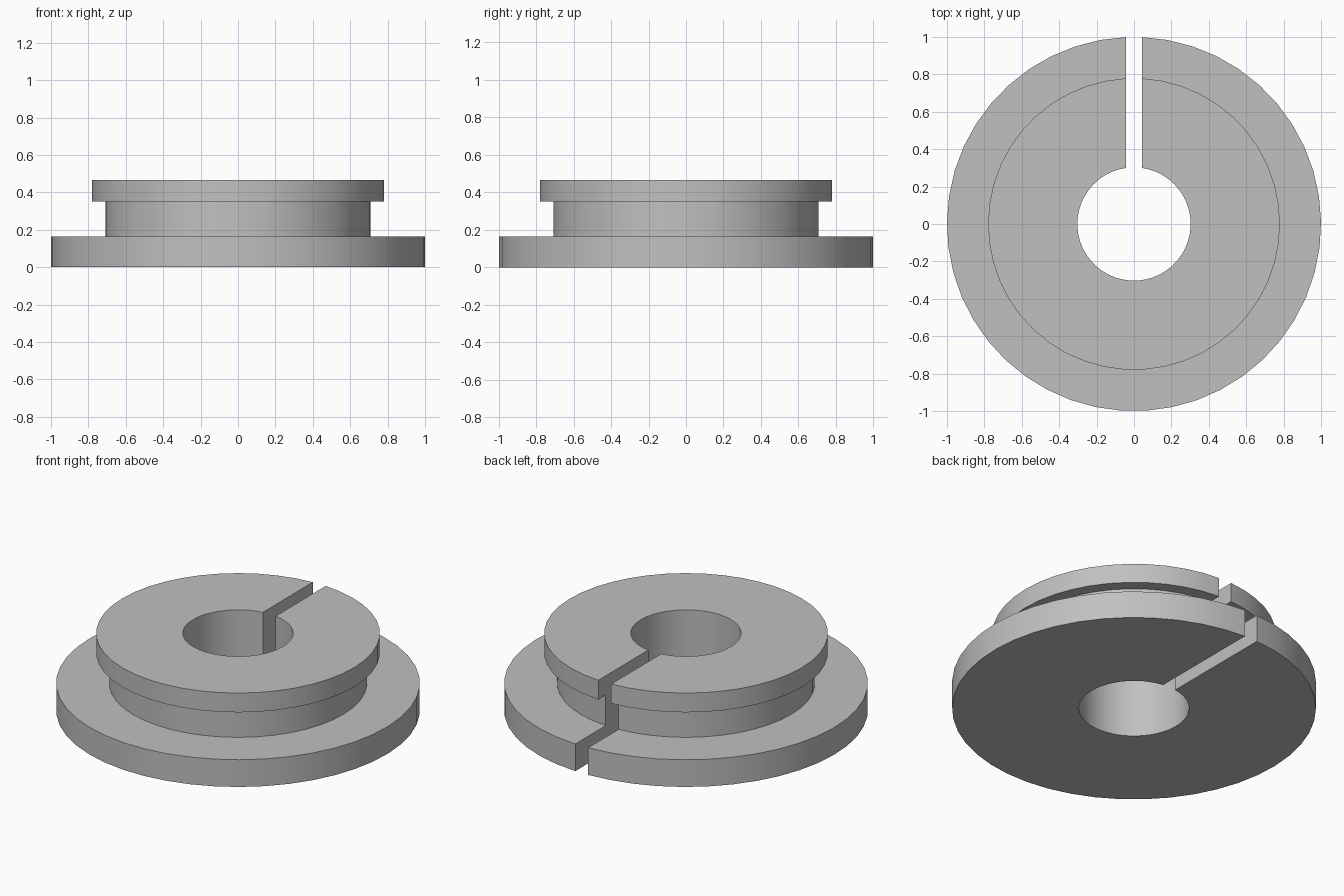
import bpy, bmesh, math

if "Cube" in bpy.data.objects:
    bpy.data.objects.remove(bpy.data.objects["Cube"])

SEGMENTS = 45        # steps around the ring, slot edge to slot edge
HALF_SLOT = 0.043    # half width of the parallel-sided slot at the back

# Cross-section of the collar as (radius, height)
PROFILE = [(0.303, 0), (1.0, 0), (1.0, 0.165), (0.709, 0.165),
           (0.709, 0.35), (0.78, 0.35), (0.78, 0.467), (0.303, 0.467)]

grey = bpy.data.materials.new("plain grey")
grey.diffuse_color = (0.53, 0.53, 0.53, 1)
grey.use_nodes = True
grey.node_tree.nodes["Principled BSDF"].inputs["Base Color"].default_value = grey.diffuse_color

bm = bmesh.new()


def arc(radius, z):
    """Open arc of vertices whose ends lie on the slot walls."""
    start = math.asin(HALF_SLOT / radius)
    step = (2 * math.pi - 2 * start) / SEGMENTS
    return [bm.verts.new((radius * math.sin(start + i * step),
                          radius * math.cos(start + i * step), z))
            for i in range(SEGMENTS + 1)]


# Flanges, groove and bore swept around the axis
arcs = [arc(r, z) for r, z in PROFILE]
for a, b in zip(arcs, arcs[1:] + arcs[:1]):
    for i in range(SEGMENTS):
        bm.faces.new((a[i], b[i], b[i + 1], a[i + 1]))

# Flat slot walls
bm.faces.new([a[0] for a in arcs])
bm.faces.new([a[-1] for a in arcs])
bmesh.ops.recalc_face_normals(bm, faces=bm.faces[:])

mesh = bpy.data.meshes.new("slotted_collar")
bm.to_mesh(mesh)
bm.free()
mesh.materials.append(grey)
collar = bpy.data.objects.new("slotted_collar", mesh)
bpy.context.collection.objects.link(collar)

# Smooth round walls, crisp rims
bpy.context.view_layer.objects.active = collar
collar.select_set(True)
bpy.ops.object.shade_smooth_by_angle(angle=math.radians(30))
